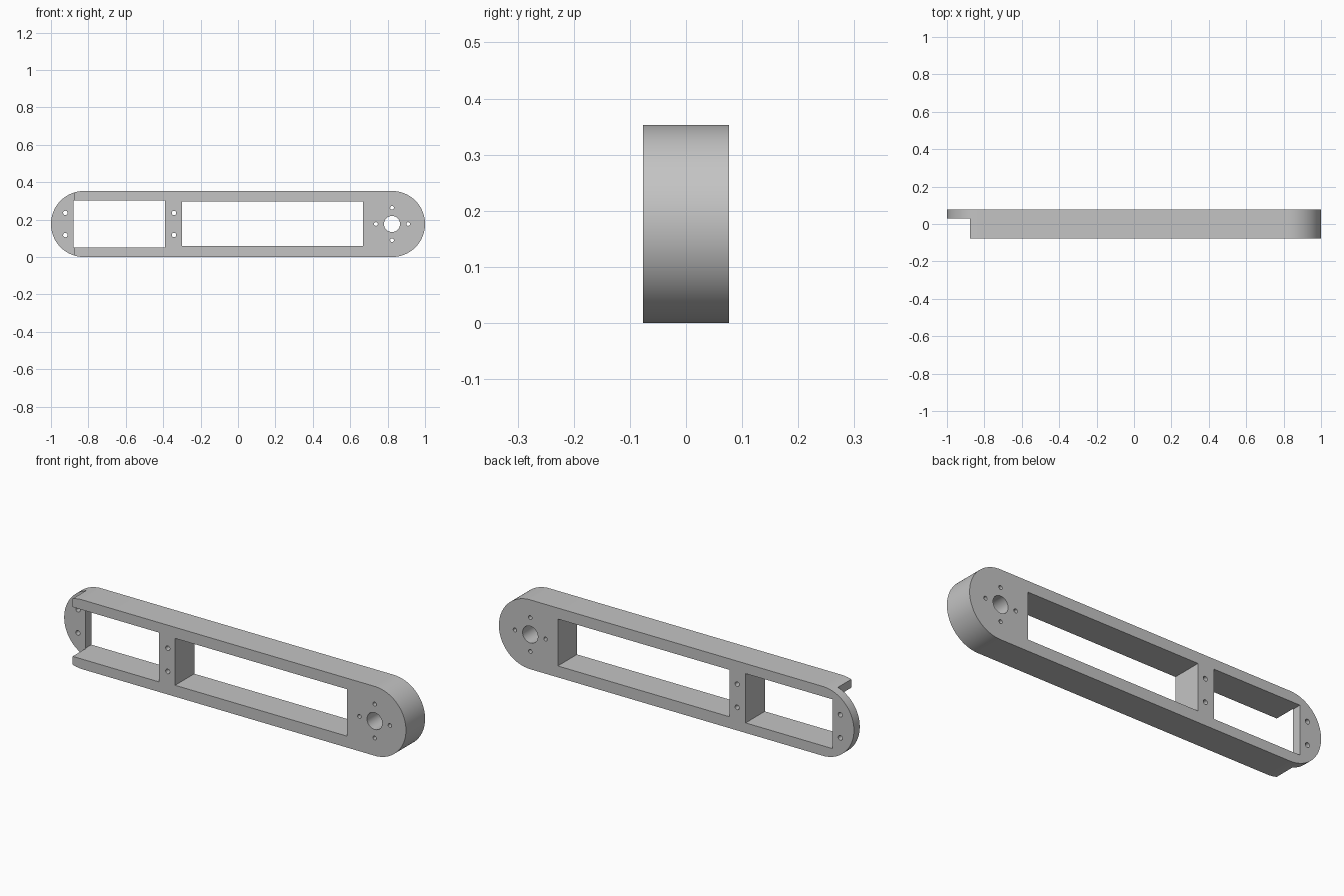
import bpy, bmesh
from math import cos, sin, pi, radians

if "Cube" in bpy.data.objects:
    bpy.data.objects.remove(bpy.data.objects["Cube"])

R = 0.1765            # end radius, also half the height
END = 1 - R           # centre of each rounded end
HALF = 0.077          # half the thickness

grey = bpy.data.materials.new("light grey")
grey.use_nodes = True
grey.diffuse_color = (0.55, 0.55, 0.55, 1)
grey.node_tree.nodes["Principled BSDF"].inputs["Base Color"].default_value = (0.55, 0.55, 0.55, 1)


def prism(name, outline, y0, y1):
    """Extrude an x-z outline from y0 to y1."""
    bm = bmesh.new()
    face = bm.faces.new([bm.verts.new((x, y0, z)) for x, z in outline])
    new = bmesh.ops.extrude_face_region(bm, geom=[face])["geom"]
    bmesh.ops.translate(bm, vec=(0, y1 - y0, 0),
                        verts=[v for v in new if isinstance(v, bmesh.types.BMVert)])
    bmesh.ops.recalc_face_normals(bm, faces=bm.faces)
    mesh = bpy.data.meshes.new(name)
    bm.to_mesh(mesh)
    bm.free()
    mesh.materials.append(grey)
    obj = bpy.data.objects.new(name, mesh)
    bpy.context.collection.objects.link(obj)
    return obj


def arc(cx, cz, r, start, end, n):
    return [(cx + r * cos(start + (end - start) * i / n),
             cz + r * sin(start + (end - start) * i / n)) for i in range(n + 1)]


def rect(x0, x1, z0, z1):
    return [(x0, z0), (x1, z0), (x1, z1), (x0, z1)]


def circle(x, z, r, n=32):
    return arc(x, z, r, 0, 2 * pi, n)[:-1]


# Rounded bar
arm = prism("arm_frame", arc(END, R, R, -pi / 2, pi / 2, 48)
            + arc(-END, R, R, pi / 2, 3 * pi / 2, 48), -HALF, HALF)


def cut(outline, y0=-0.2, y1=0.2):
    cutter = prism("cutter", outline, y0, y1)
    cutter.hide_render = True
    mod = arm.modifiers.new("cut", 'BOOLEAN')
    mod.operation = 'DIFFERENCE'
    mod.solver = 'EXACT'
    mod.object = cutter
    bpy.ops.object.modifier_apply(modifier=mod.name)
    bpy.data.objects.remove(cutter)


bpy.ops.object.select_all(action='DESELECT')
bpy.context.view_layer.objects.active = arm
arm.select_set(True)

# Stepped tab at the right end, then the two windows
cut(rect(-1.2, -0.877, -0.2, 0.6), -0.2, 0.03)
cut(rect(-0.88, -0.39, 0.051, 0.302))
cut(rect(-0.3, 0.668, 0.058, 0.297))

# Screw holes either side of the small window
for x in (-0.923, -0.342):
    for dz in (-0.059, 0.059):
        cut(circle(x, R + dz, 0.012, 20))

# Shaft hole with four screw holes around it
cut(circle(END, R, 0.043))
for i in range(4):
    a = i * pi / 2
    cut(circle(END + 0.086 * cos(a), R + 0.086 * sin(a), 0.01, 20))

bpy.ops.object.shade_smooth_by_angle(angle=radians(30))
